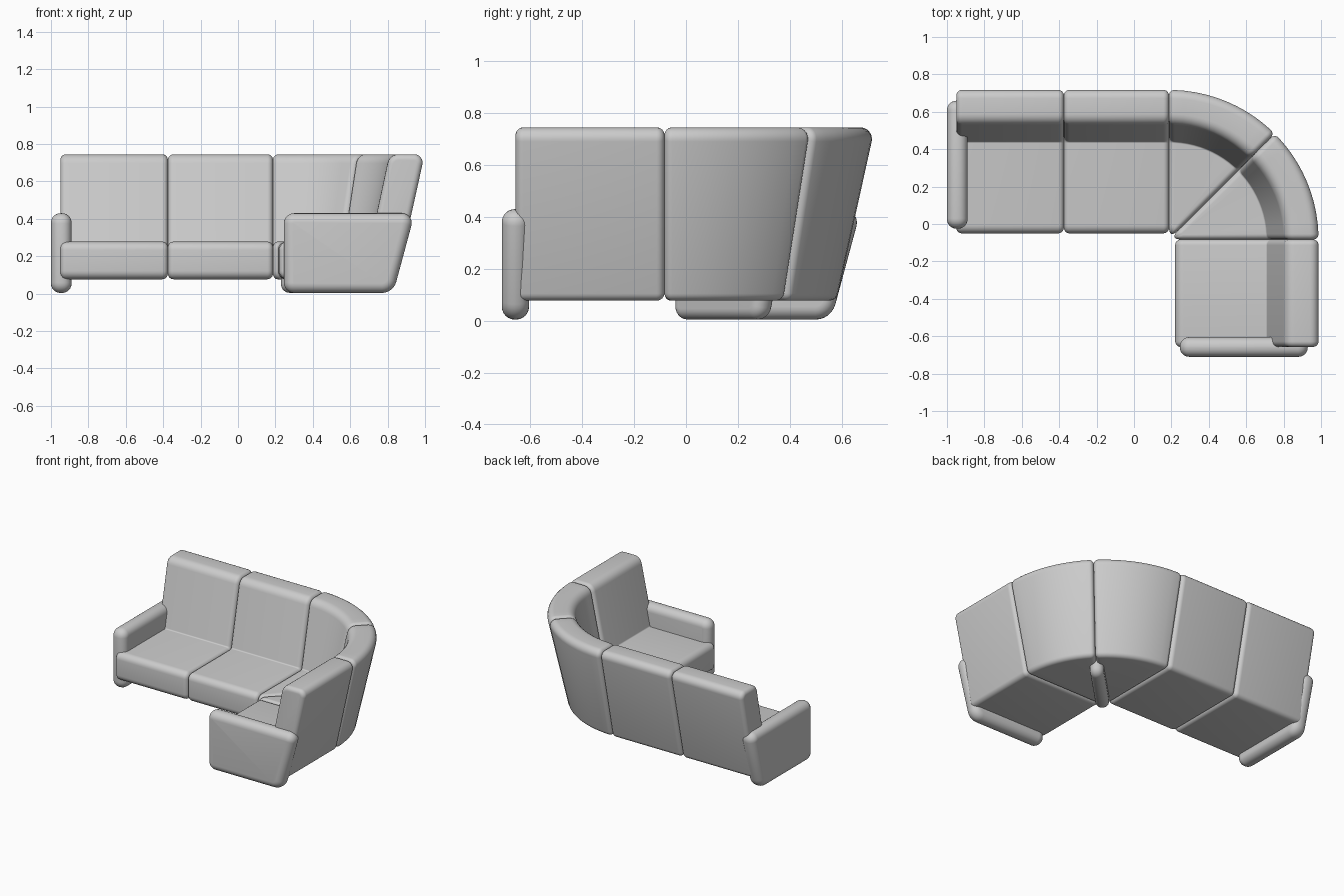
import bpy, bmesh
from math import sin, cos, pi, radians, atan2, sqrt
from mathutils import Vector

if "Cube" in bpy.data.objects:
    bpy.data.objects.remove(bpy.data.objects["Cube"])

PX, PY = 0.187, -0.083      # pivot of the curved corner
SHIFT = 0.27                # mirror diagonal is x = y + SHIFT


def rounded(corners, n=6):
    """Rounded outline from (d, z, radius) corners: list of (point, outward normal)."""
    pts = [Vector(c[:2]) for c in corners]
    out = []
    for i, c in enumerate(pts):
        e1 = (c - pts[i - 1]).normalized()
        e2 = (pts[(i + 1) % len(pts)] - c).normalized()
        n1, n2 = Vector((e1.y, -e1.x)), Vector((e2.y, -e2.x))
        turn = atan2(e1.cross(e2), e1.dot(e2))
        sign = 1 if turn > 0 else -1
        R = corners[i][2] * sign
        centre = c - (n1 + n2) / (1 + n1.dot(n2)) * R
        a0 = atan2(n1.y, n1.x)
        for k in range(n + 1):
            a = a0 + turn * k / n
            nv = Vector((cos(a), sin(a)))
            out.append((centre + nv * R, nv))
    return out


def cushion(name, corners, r, place, mids=1, mirror=False):
    """Loft an outline from side 0 to side 1 with rounded rims of radius r."""
    outline = rounded(corners)
    q = 6
    rows = []                                   # (fraction, distance from end, inset)
    for k in range(q + 1):
        a = pi / 2 * k / q
        rows.append((0, r * (1 - cos(a)), r * (1 - sin(a))))
    end = [(1, -e, i) for f, e, i in reversed(rows)]
    rows += [(m / mids, 0, 0) for m in range(1, mids)]
    rows += end
    bm = bmesh.new()
    rings = []
    for f, e, inset in rows:
        ring = []
        for p, nv in outline:
            d, z = p - nv * inset
            x, y = place(f, e, d)
            if mirror:
                x, y = y + SHIFT, x - SHIFT
            ring.append(bm.verts.new((x, y, z)))
        rings.append(ring)
    m = len(outline)
    for a, b in zip(rings, rings[1:]):
        for j in range(m):
            bm.faces.new((a[j], a[(j + 1) % m], b[(j + 1) % m], b[j]))
    bm.faces.new(rings[0])
    bm.faces.new(rings[-1])
    bmesh.ops.recalc_face_normals(bm, faces=bm.faces)
    me = bpy.data.meshes.new(name)
    bm.to_mesh(me)
    bm.free()
    ob = bpy.data.objects.new(name, me)
    bpy.context.collection.objects.link(ob)
    bpy.ops.object.select_all(action='DESELECT')
    ob.select_set(True)
    bpy.context.view_layer.objects.active = ob
    bpy.ops.object.shade_smooth_by_angle(angle=radians(40))
    return ob


def straight(x0, x1):
    return lambda f, e, d: (x0 + (x1 - x0) * f + e, d)


RIM = 0.03


def wedge(f, e, d):
    rho = d - PY
    span = pi / 4
    off = min(abs(e) / rho, 0.4 * span * abs(e) / RIM)
    a = span * f + (off if e >= 0 else -off)
    # keep inner rows in order around the small front radius
    if e == 0 and 0 < f < 1:
        lim = min(RIM / rho, 0.4 * span)
        a = lim + (span - 2 * lim) * f
    return PX + rho * sin(a), PY + rho * cos(a)


def diagonal(f, e, d):
    s = -0.045 + 0.09 * f + e
    k = 1 / sqrt(2)
    return PX + (d + s) * k, PY + (d - s) * k


# L-shaped seat-and-back section, and the side panel section
seat = [(-0.05, 0.077, 0.045), (0.58, 0.077, 0.035), (0.728, 0.745, 0.045),
        (0.54, 0.745, 0.06), (0.44, 0.278, 0.01), (-0.05, 0.278, 0.045)]
arm = [(-0.025, 0.004, 0.055), (0.56, 0.004, 0.08),
       (0.675, 0.43, 0.052), (-0.025, 0.43, 0.055)]
support = [(0.08, 0.004, 0.05), (0.55, 0.004, 0.06),
           (0.61, 0.24, 0.05), (0.08, 0.24, 0.05)]

# straight seats
cushion("seat_left", seat, RIM, straight(-0.95, -0.375))
cushion("seat_middle", seat, RIM, straight(-0.375, PX))
cushion("seat_right", seat, RIM, straight(-0.387, PX), mirror=True)
# curved corner seats
cushion("corner_seat_left", seat, RIM, wedge, 10)
cushion("corner_seat_right", seat, RIM, wedge, 10, mirror=True)
# arms
cushion("arm_left", arm, 0.05, straight(-1.0, -0.89))
cushion("arm_right", arm, 0.05, straight(-0.985 + 0.545, -0.335 + 0.0), mirror=True)
# support panel under the corner
cushion("corner_support", support, 0.042, diagonal)
